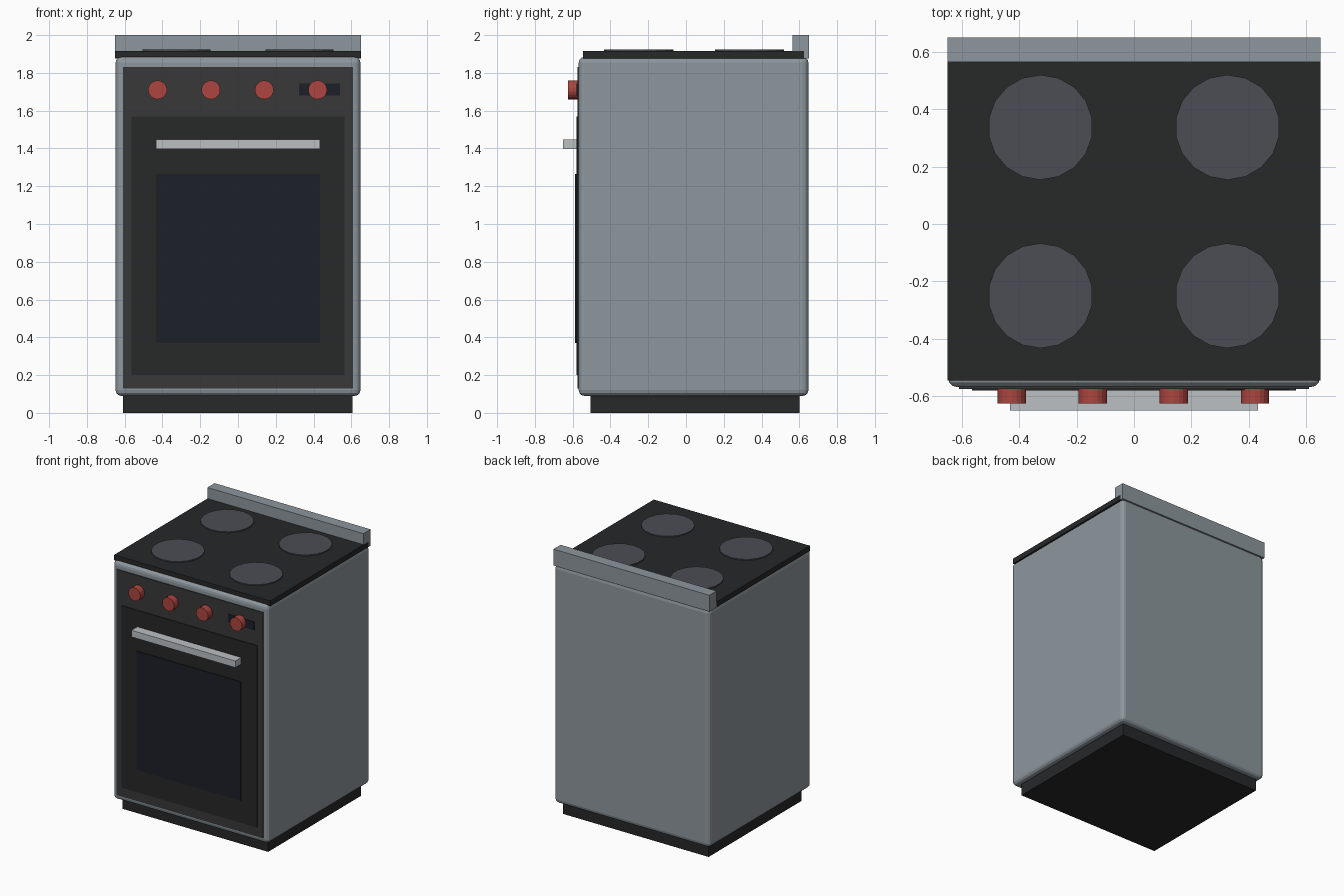
import bpy
from math import pi

if "Cube" in bpy.data.objects:
    bpy.data.objects.remove(bpy.data.objects["Cube"])


def material(name, rgb):
    m = bpy.data.materials.new(name)
    m.diffuse_color = (*rgb, 1)
    m.use_nodes = True
    m.node_tree.nodes["Principled BSDF"].inputs["Base Color"].default_value = m.diffuse_color
    return m


STEEL = material("steel", (0.27, 0.31, 0.34))
PANEL = material("panel_grey", (0.04, 0.04, 0.04))
BLACK = material("black", (0.02, 0.021, 0.022))
GLASS = material("glass", (0.012, 0.014, 0.02))
PLATE = material("hot_plate", (0.07, 0.075, 0.09))
RED = material("red", (0.42, 0.06, 0.05))
CHROME = material("chrome", (0.5, 0.53, 0.55))


def box(name, x, y, z, mat, bevel=0):
    """Box from (min, max) ranges, with optional rounded edges."""
    bpy.ops.mesh.primitive_cube_add(size=1, location=[(a + b) / 2 for a, b in (x, y, z)])
    o = bpy.context.object
    o.name = name
    o.scale = [b - a for a, b in (x, y, z)]
    bpy.ops.object.transform_apply(location=False, rotation=False, scale=True)
    o.data.materials.append(mat)
    if bevel:
        mod = o.modifiers.new("round_edges", 'BEVEL')
        mod.width = bevel
        mod.segments = 3
    return o


def disc(name, loc, radius, depth, sides, mat, rot=(0, 0, 0)):
    bpy.ops.mesh.primitive_cylinder_add(vertices=sides, radius=radius, depth=depth,
                                        location=loc, rotation=rot)
    o = bpy.context.object
    o.name = name
    o.data.materials.append(mat)
    return o


# Casing and base
box("body", (-0.648, 0.648), (-0.568, 0.648), (0.09, 1.885), STEEL, 0.03)
box("plinth", (-0.61, 0.605), (-0.505, 0.602), (0, 0.12), BLACK)
box("cooktop", (-0.65, 0.65), (-0.545, 0.625), (1.877, 1.917), BLACK)
box("back_rail", (-0.65, 0.65), (0.565, 0.65), (1.877, 2.0), STEEL)

# Front layers
box("front_panel", (-0.61, 0.61), (-0.575, -0.54), (0.13, 1.83), PANEL)
box("oven_door", (-0.565, 0.565), (-0.581, -0.56), (0.2, 1.57), BLACK)
box("oven_window", (-0.433, 0.433), (-0.588, -0.57), (0.37, 1.265), GLASS)
box("door_handle", (-0.433, 0.433), (-0.65, -0.575), (1.397, 1.447), CHROME)
box("display", (0.322, 0.54), (-0.579, -0.56), (1.68, 1.743), GLASS)

# Control knobs
for i in range(4):
    disc(f"knob_{i + 1}", (-0.426 + 0.2825 * i, -0.598, 1.71), 0.05, 0.056, 18, RED, (pi / 2, 0, 0))

# Hot plates
for x in (-0.326, 0.326):
    for y in (-0.25, 0.337):
        disc("hot_plate", (x, y, 1.915), 0.183, 0.02, 18, PLATE)
